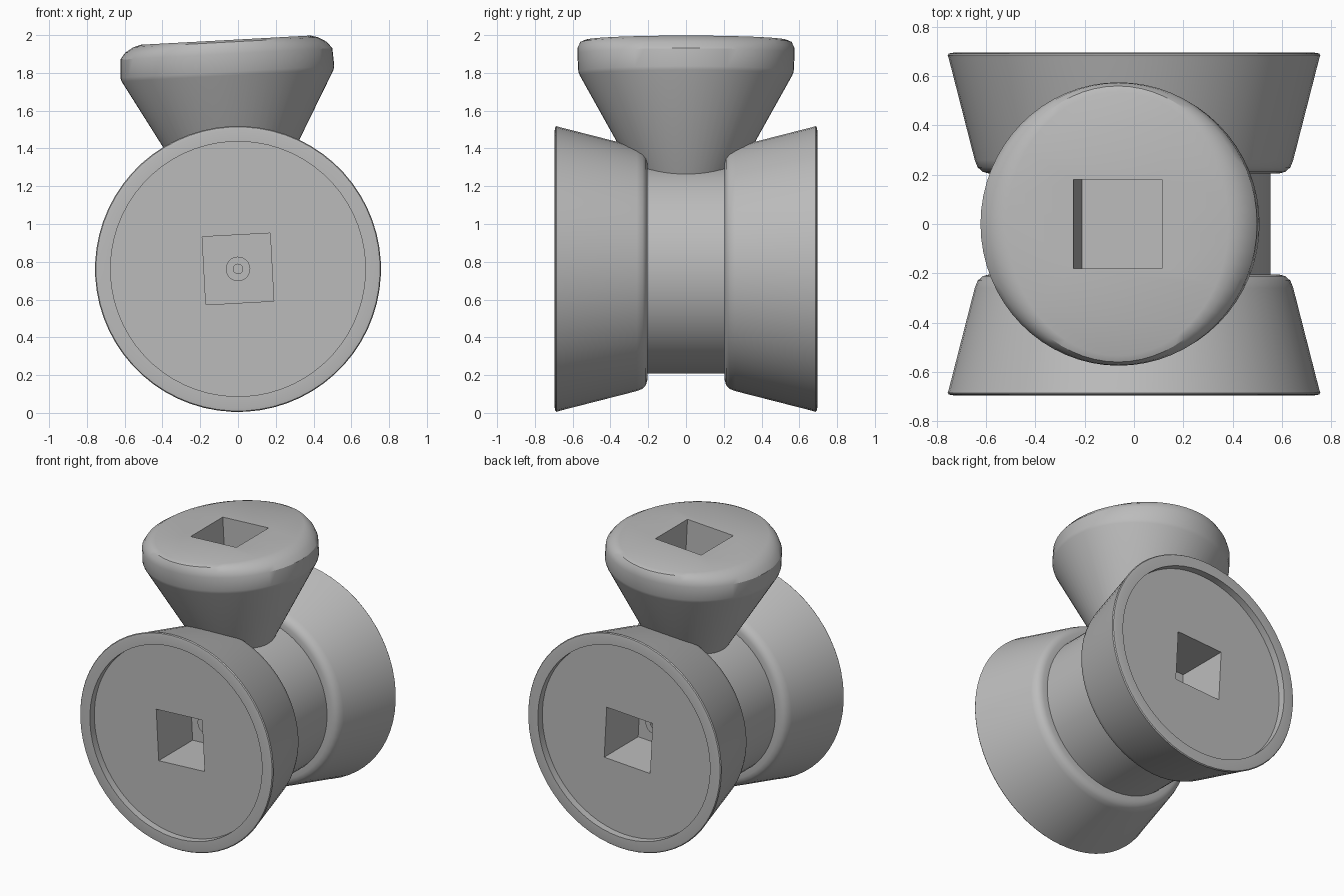
import bpy, bmesh, math
from mathutils import Matrix, Vector

if "Cube" in bpy.data.objects:
    bpy.data.objects.remove(bpy.data.objects["Cube"], do_unlink=True)

CENTRE = Vector((0, 0, 0.762))
# everything hangs on one frame that leans slightly about the spool axis
FRAME = Matrix.Translation(CENTRE) @ Matrix.Rotation(math.radians(-3.1), 4, 'Y')
ALONG_Y = Matrix.Rotation(math.radians(-90), 4, 'X')

grey = bpy.data.materials.new("plain grey")
grey.use_nodes = True
COLOUR = (0.5, 0.5, 0.5, 1)
grey.diffuse_color = COLOUR
grey.node_tree.nodes["Principled BSDF"].inputs["Base Color"].default_value = COLOUR


def finish(name, bm, matrix):
    bmesh.ops.recalc_face_normals(bm, faces=bm.faces)
    bm.transform(matrix)
    mesh = bpy.data.meshes.new(name)
    bm.to_mesh(mesh)
    bm.free()
    mesh.materials.append(grey)
    obj = bpy.data.objects.new(name, mesh)
    bpy.context.collection.objects.link(obj)
    return obj


def loft(name, rings, matrix, sides=64):
    """Stack of closed elliptical rings (x radius, y radius, height), capped."""
    bm = bmesh.new()
    loops = []
    for rx, ry, z in rings:
        angles = [math.tau * i / sides for i in range(sides)]
        loops.append([bm.verts.new((rx * math.cos(a), ry * math.sin(a), z)) for a in angles])
    for low, high in zip(loops, loops[1:]):
        for i in range(sides):
            j = (i + 1) % sides
            bm.faces.new((low[i], low[j], high[j], high[i]))
    bm.faces.new(loops[0][::-1])
    bm.faces.new(loops[-1])
    return finish(name, bm, matrix)


def lathe(name, profile, matrix, sides=64):
    return loft(name, [(r, r, z) for r, z in profile], matrix, sides)


def cut_socket(target, size, location):
    """Cut a square socket into the target."""
    bm = bmesh.new()
    bmesh.ops.create_cube(bm, size=1)
    shape = FRAME @ Matrix.Translation(location) @ Matrix.Diagonal((*size, 1))
    cutter = finish("socket_cutter", bm, shape)
    cutter.hide_render = True
    mod = target.modifiers.new("socket", 'BOOLEAN')
    mod.operation, mod.solver, mod.object = 'DIFFERENCE', 'EXACT', cutter
    activate(target)
    bpy.ops.object.modifier_apply(modifier=mod.name)
    bpy.data.objects.remove(cutter, do_unlink=True)


def activate(obj):
    bpy.ops.object.select_all(action='DESELECT')
    obj.select_set(True)
    bpy.context.view_layer.objects.active = obj


# spool: waist, two flared flanges, recessed ends
half = [(0.555, 0.205), (0.59, 0.205), (0.615, 0.212), (0.635, 0.23), (0.647, 0.26),
        (0.752, 0.67), (0.757, 0.685), (0.752, 0.692), (0.735, 0.695),
        (0.675, 0.695), (0.675, 0.645)]
spool = lathe("spool_body", [(r, -y) for r, y in reversed(half)] + half, FRAME @ ALONG_Y)

# flared head with a rounded, slightly narrowed top
head = loft("flared_head", [
    (0.23, 0.23, 0.43), (0.562, 0.562, 1.025), (0.567, 0.57, 1.045),
    (0.562, 0.575, 1.14), (0.535, 0.573, 1.175), (0.49, 0.56, 1.202),
    (0.45, 0.535, 1.213)], FRAME)

# square sockets
SOCKET = 0.36
for side in (-1, 1):
    cut_socket(spool, (SOCKET, 0.5, SOCKET), (0, side * 0.515, 0))
cut_socket(head, (SOCKET, SOCKET, 0.8), (0, 0, 0.98))

# dimpled studs on the socket floors
studs = []
for side, label in ((-1, "front"), (1, "back")):
    turn = Matrix.Rotation(math.radians(-90 * side), 4, 'X')
    studs.append(lathe(label + "_stud", [(0.065, 0.25), (0.065, 0.36), (0.025, 0.36),
                                         (0.025, 0.33)], FRAME @ turn, 24))

for obj in [spool, head] + studs:
    activate(obj)
    bpy.ops.object.shade_smooth_by_angle(angle=math.radians(30))
